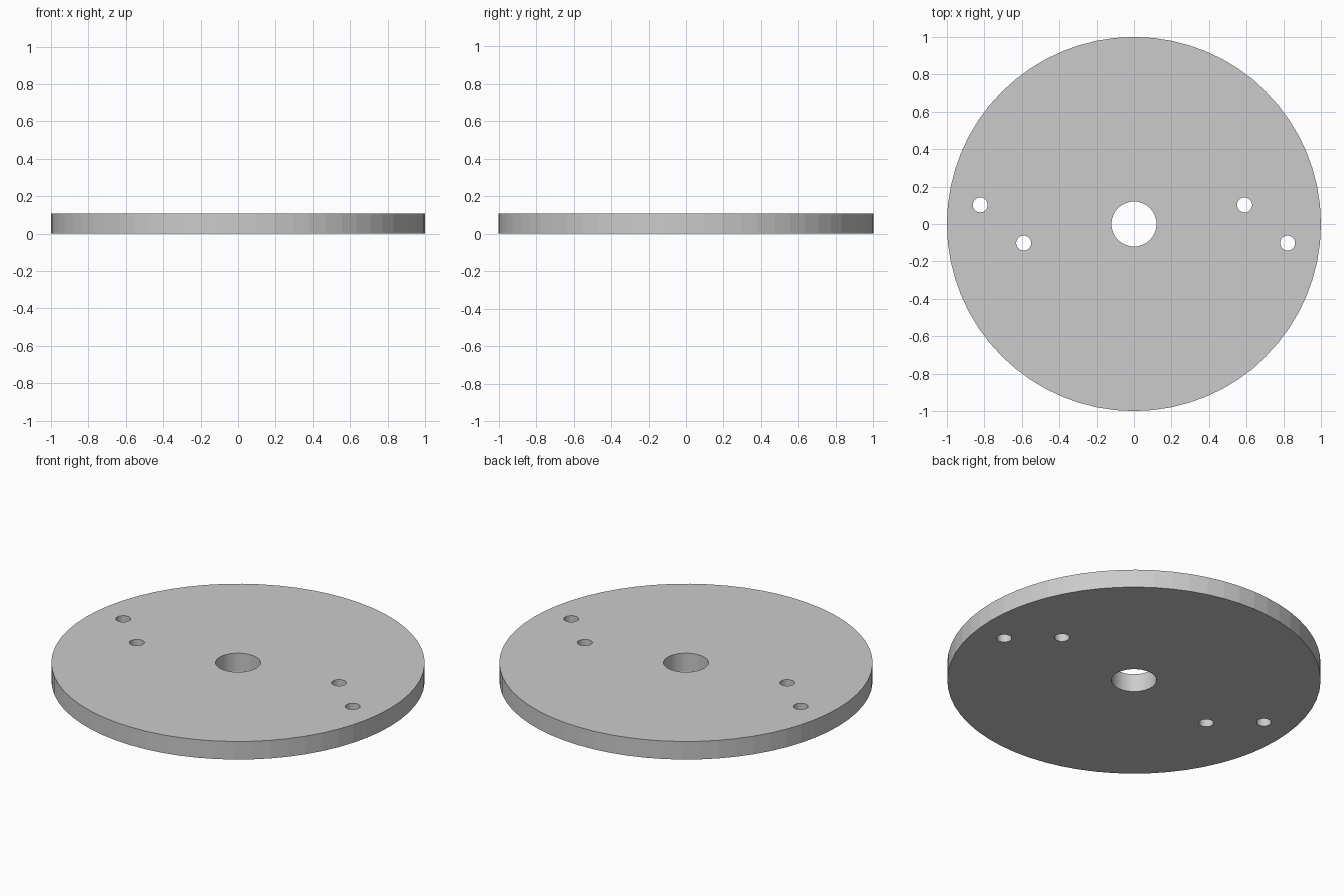
import bpy, bmesh
from math import sin, cos, tau

if "Cube" in bpy.data.objects:
    bpy.data.objects.remove(bpy.data.objects["Cube"])

THICKNESS = 0.107


def ring(bm, x, y, radius, sides):
    """Closed loop of edges on the ground plane."""
    verts = [bm.verts.new((x + radius * cos(tau * i / sides),
                           y + radius * sin(tau * i / sides), 0))
             for i in range(sides)]
    return [bm.edges.new((verts[i - 1], verts[i])) for i in range(sides)]


bm = bmesh.new()

# Disc outline and centre bore
edges = ring(bm, 0, 0, 1.0, 64) + ring(bm, 0, 0, 0.12, 48)

# Two pairs of offset bolt holes, repeated by a half turn
for s in (1, -1):
    for x, y in ((0.59, 0.102), (0.822, -0.102)):
        edges += ring(bm, s * x, s * y, 0.04, 32)

# Fill the pierced outline and extrude it to a plate
bmesh.ops.triangle_fill(bm, edges=edges, use_beauty=True, normal=(0, 0, 1))
result = bmesh.ops.extrude_face_region(bm, geom=bm.faces[:], use_keep_orig=True)
top = [v for v in result["geom"] if isinstance(v, bmesh.types.BMVert)]
bmesh.ops.translate(bm, verts=top, vec=(0, 0, THICKNESS))
bmesh.ops.recalc_face_normals(bm, faces=bm.faces[:])

mesh = bpy.data.meshes.new("drilled_disc")
bm.to_mesh(mesh)
bm.free()
disc = bpy.data.objects.new("drilled_disc", mesh)
bpy.context.collection.objects.link(disc)
